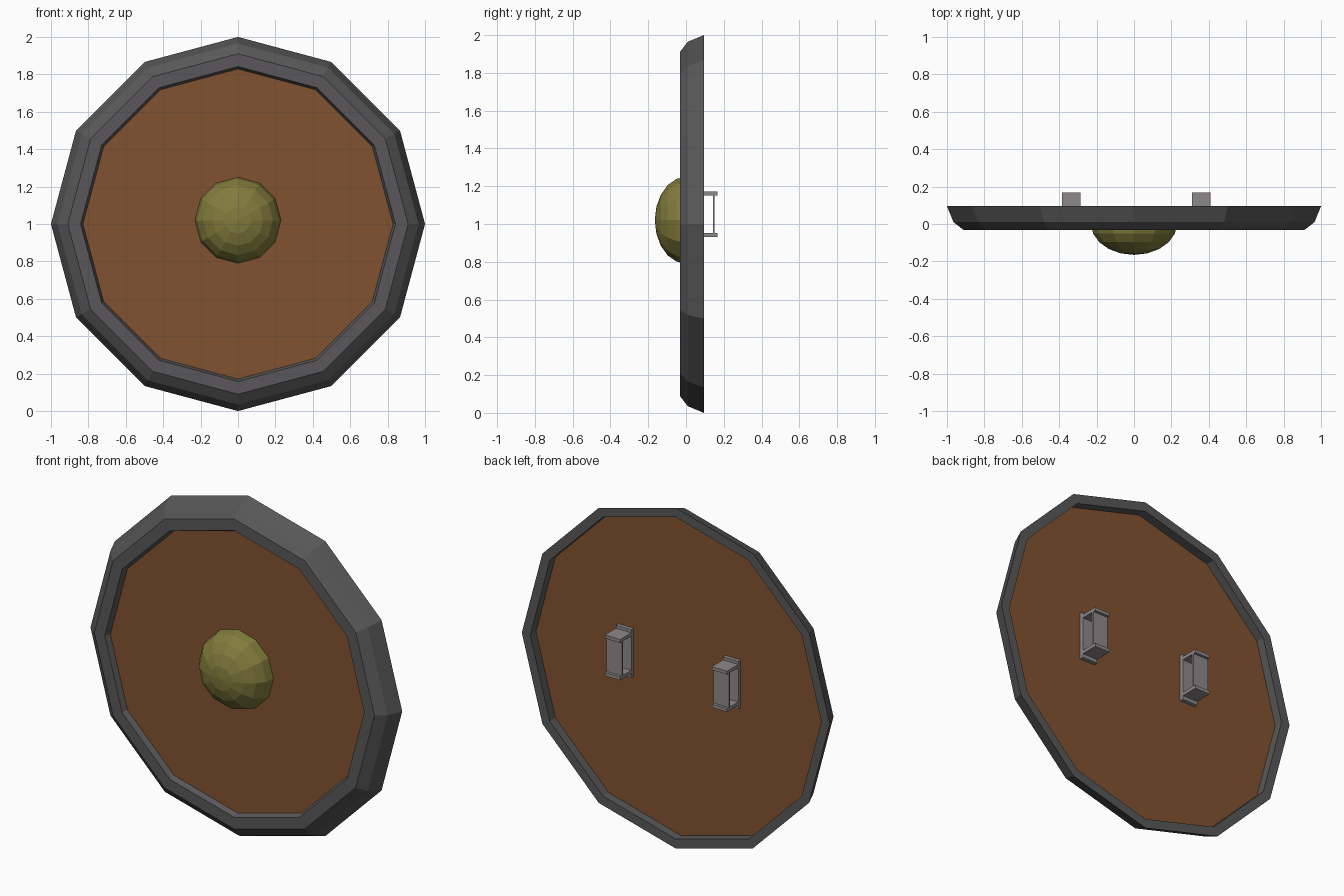
import bpy, bmesh, math

if "Cube" in bpy.data.objects:
    bpy.data.objects.remove(bpy.data.objects["Cube"])

CZ = 1.0
SIDES = 12


def material(name, color):
    m = bpy.data.materials.new(name)
    m.diffuse_color = (*color, 1)
    m.use_nodes = True
    m.node_tree.nodes["Principled BSDF"].inputs["Base Color"].default_value = m.diffuse_color
    return m


def finish(name, bm, mat):
    bmesh.ops.recalc_face_normals(bm, faces=bm.faces)
    me = bpy.data.meshes.new(name)
    bm.to_mesh(me)
    bm.free()
    ob = bpy.data.objects.new(name, me)
    bpy.context.collection.objects.link(ob)
    me.materials.append(mat)
    return ob


def lathe(name, profile, mat, cz=CZ, closed=False, caps=False):
    """Revolve (radius, y) points around the y axis in 12 flat sides."""
    bm = bmesh.new()
    rings = []
    for r, y in profile:
        angles = [2 * math.pi * i / SIDES for i in range(SIDES)]
        rings.append([bm.verts.new((r * math.sin(a), y, cz + r * math.cos(a))) for a in angles])
    pairs = list(zip(rings, rings[1:]))
    if closed:
        pairs.append((rings[-1], rings[0]))
    for a, b in pairs:
        for i in range(SIDES):
            j = (i + 1) % SIDES
            bm.faces.new((a[i], a[j], b[j], b[i]))
    if caps:
        bm.faces.new(rings[0])
        bm.faces.new(rings[-1])
    bmesh.ops.remove_doubles(bm, verts=bm.verts, dist=1e-5)
    return finish(name, bm, mat)


def add_box(bm, x, y, z):
    verts = bmesh.ops.create_cube(bm, size=1)["verts"]
    for v in verts:
        v.co = [lo + (c + 0.5) * (hi - lo) for c, (lo, hi) in zip(v.co, (x, y, z))]


iron = material("dark_iron", (0.10, 0.097, 0.10))
steel = material("steel", (0.27, 0.25, 0.26))
wood = material("wood", (0.22, 0.085, 0.03))
brass = material("brass", (0.22, 0.20, 0.045))

# Bevelled rim, recessed on both faces
lathe("rim", [(1.0, 0.095), (0.965, 0.01), (0.91, -0.033), (0.842, -0.033),
              (0.825, 0.01), (0.945, 0.03), (0.945, 0.095)], iron, closed=True)

# Wooden board
lathe("board", [(0.945, 0.042), (0.945, 0.03), (0.84, 0.0)], wood, caps=True)

# Domed centre boss
dome = [(0.23 * math.cos(t), -0.165 * math.sin(t))
        for t in (math.pi / 2 * k / 5 for k in range(6))]
lathe("boss", dome, brass, cz=1.02)

# Two bracket handles on the back: base plate, two arms, grip strap
for label, x in (("left", -0.335), ("right", 0.36)):
    bm = bmesh.new()
    wide = (x - 0.05, x + 0.05)
    add_box(bm, wide, (0.04, 0.065), (0.91, 1.19))
    add_box(bm, wide, (0.05, 0.168), (1.152, 1.172))
    add_box(bm, wide, (0.05, 0.168), (0.932, 0.952))
    add_box(bm, wide, (0.142, 0.152), (0.945, 1.16))
    finish(label + "_handle", bm, steel)
